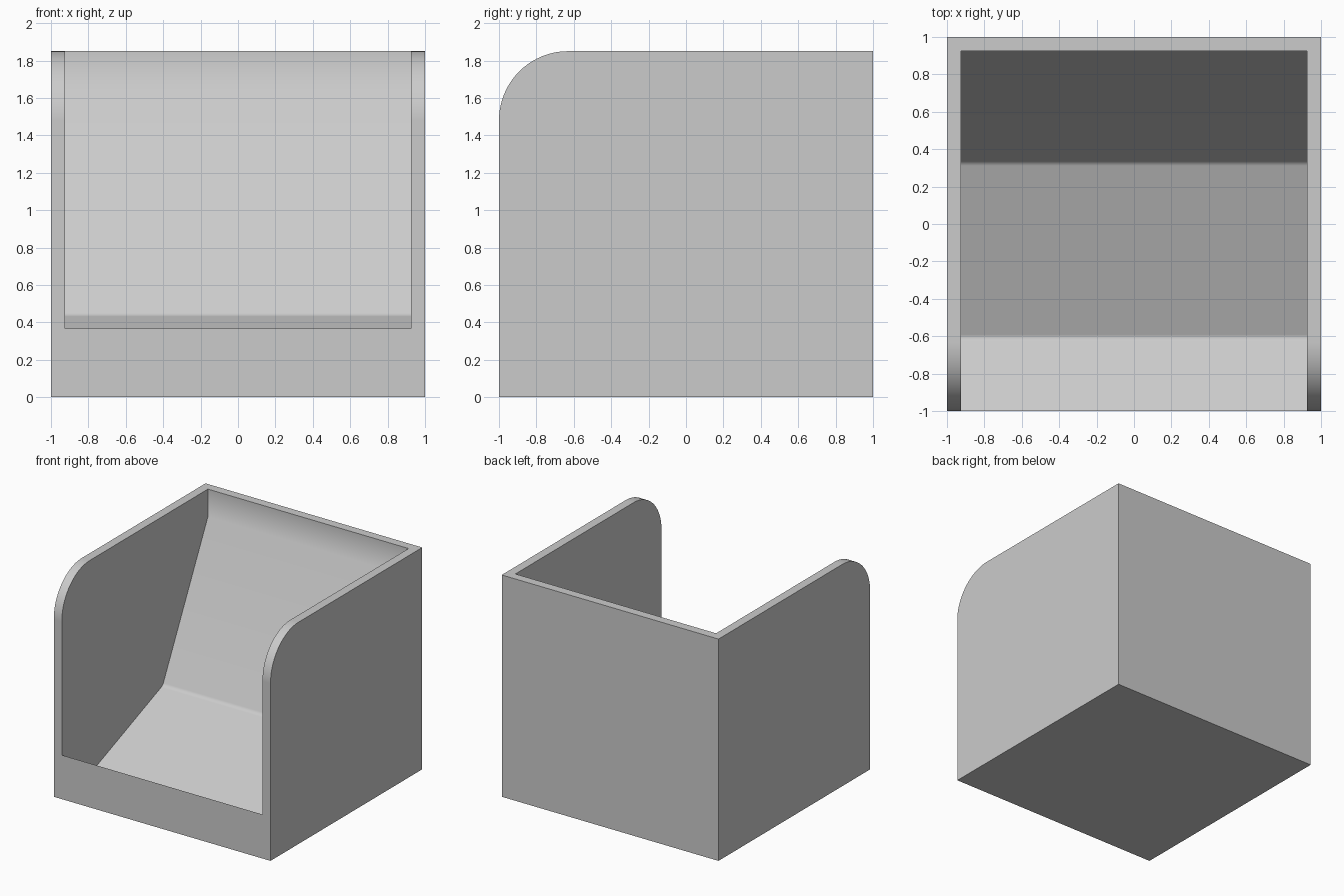
import bpy
import bmesh
from math import radians, pi, sin, cos
from mathutils import Vector

default = bpy.data.objects.get("Cube")
if default:
    bpy.data.objects.remove(default, do_unlink=True)

HEIGHT = 1.85
WALL = 0.074
INNER = 1 - WALL
RADIUS = 0.37

grey = bpy.data.materials.new("light grey")
grey.use_nodes = True
colour = (0.6, 0.6, 0.6, 1)
grey.diffuse_color = colour
grey.node_tree.nodes["Principled BSDF"].inputs["Base Color"].default_value = colour


def extrude_profile(name, points, half_width):
    """Solid made from a side profile of (y, z) points, extruded along x."""
    bm = bmesh.new()
    face = bm.faces.new([bm.verts.new((-half_width, y, z)) for y, z in points])
    moved = bmesh.ops.extrude_face_region(bm, geom=[face])["geom"]
    verts = [v for v in moved if isinstance(v, bmesh.types.BMVert)]
    bmesh.ops.translate(bm, verts=verts, vec=(2 * half_width, 0, 0))
    bmesh.ops.recalc_face_normals(bm, faces=bm.faces)
    mesh = bpy.data.meshes.new(name)
    bm.to_mesh(mesh)
    bm.free()
    mesh.materials.append(grey)
    obj = bpy.data.objects.new(name, mesh)
    bpy.context.collection.objects.link(obj)
    return obj


def soften(before, corner, after, size=0.02, steps=4):
    """Small rounded crease at a profile corner."""
    a, b, c = Vector(before), Vector(corner), Vector(after)
    start = b + (a - b).normalized() * size
    end = b + (c - b).normalized() * size
    ts = [i / steps for i in range(steps + 1)]
    return [tuple(start * (1 - t) ** 2 + b * 2 * t * (1 - t) + end * t * t) for t in ts]


# Outer block with rounded upper front corner
arc = [(-1 + RADIUS * (1 - cos(a)), HEIGHT - RADIUS * (1 - sin(a)))
       for a in (i * pi / 40 for i in range(21))]
chair = extrude_profile("armchair_body", [(-1, 0)] + arc + [(1, HEIGHT), (1, 0)], 1)

# Seat hollow: front lip slope, seat slope, reclined back, upright back top
lip, dip = (-1.2, 0.517), (-0.61, 0.075)
crease, bend = (0.33, 0.44), (INNER, 1.62)
hollow_points = ([lip] + soften(lip, dip, crease) + soften(dip, crease, bend)
                 + [bend, (INNER, 2.2), (-1.2, 2.2)])
hollow = extrude_profile("seat_hollow_cutter", hollow_points, INNER)
hollow.hide_render = True

cut = chair.modifiers.new("seat hollow", "BOOLEAN")
cut.operation = "DIFFERENCE"
cut.solver = "EXACT"
cut.object = hollow

# Apply the cut, then shade curves smooth and keep the corners sharp
bpy.ops.object.select_all(action="DESELECT")
chair.select_set(True)
bpy.context.view_layer.objects.active = chair
bpy.ops.object.modifier_apply(modifier=cut.name)
bpy.data.objects.remove(hollow, do_unlink=True)
bpy.ops.object.shade_smooth_by_angle(angle=radians(32))
weighted = chair.modifiers.new("even shading", "WEIGHTED_NORMAL")
weighted.keep_sharp = True
